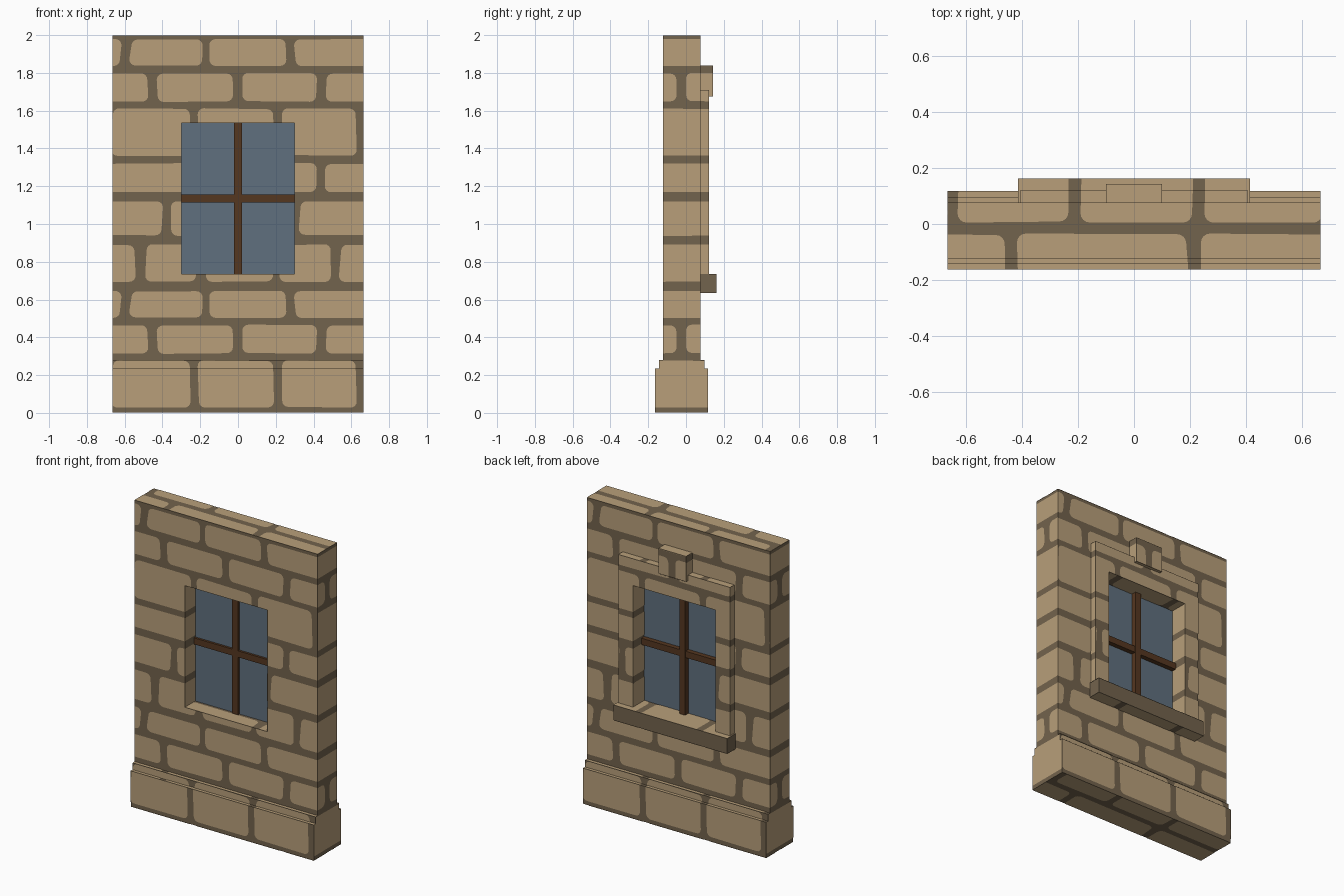
import bpy, bmesh, math, random
from mathutils import Vector

if "Cube" in bpy.data.objects:
    bpy.data.objects.remove(bpy.data.objects["Cube"])

random.seed(4)
PERIOD = 4 / 3      # stone pattern repeats in both directions
YC = -0.023         # middle of the wall thickness
LIFT = 0.0015       # stones are thin plates over the mortar


def material(name, rgb):
    m = bpy.data.materials.new(name)
    m.diffuse_color = (*rgb, 1)
    m.use_nodes = True
    m.node_tree.nodes["Principled BSDF"].inputs["Base Color"].default_value = m.diffuse_color
    return m


STONE = material("tan stone", (0.479, 0.347, 0.195))
MORTAR = material("dark mortar", (0.171, 0.125, 0.074))
GLASS = material("blue grey glass", (0.117, 0.162, 0.209))
WOOD = material("brown wood", (0.091, 0.038, 0.0144))

# Stone courses: bottom, top, then (start, end) of every stone in one period
COURSES = [
    (0.03, 0.277, [(-0.71, -0.25), (-0.21, 0.19), (0.23, 0.625)]),
    (0.315, 0.465, [(-0.43, -0.028), (0.018, 0.413), (0.465, 0.857)]),
    (0.505, 0.645, [(-0.57, -0.187), (-0.15, 0.254), (0.3, 0.713)]),
    (0.695, 0.89, [(-0.487, -0.217), (-0.164, 0.18), (0.222, 0.492), (0.54, 0.788)]),
    (0.94, 1.12, [(-0.35, 0.28), (0.325, 0.933)]),
    (1.17, 1.32, [(-0.19, 0.42), (0.465, 1.098)]),
]
COURSES[0][2][0] = (-0.667, -0.25)


def rounded_stone(u0, u1, v0, v1, r=0.032, steps=4):
    """Slightly irregular rounded rectangle, counter-clockwise."""
    def j():
        return random.uniform(-0.006, 0.006)
    corners = [(u0 + j(), v0 + j() / 2), (u1 + j(), v0 + j() / 2),
               (u1 + j(), v1 + j() / 2), (u0 + j(), v1 + j() / 2)]
    signs = [(1, 1), (-1, 1), (-1, -1), (1, -1)]
    pts = []
    for k, ((cu, cv), (su, sv)) in enumerate(zip(corners, signs)):
        for i in range(steps + 1):
            a = math.pi + math.pi / 2 * (k + i / steps)
            pts.append((cu + su * r + r * math.cos(a), cv + sv * r + r * math.sin(a)))
    return pts


STONES = [rounded_stone(a, b, v0, v1) for v0, v1, row in COURSES for a, b in row]


def clip(poly, axis, limit, sign):
    """Keep the part of a convex polygon where sign * (p - limit) >= 0."""
    out = []
    for p, q in zip(poly, poly[1:] + poly[:1]):
        dp, dq = sign * (p[axis] - limit), sign * (q[axis] - limit)
        if dp >= 0:
            out.append(p)
        if (dp > 0 > dq) or (dp < 0 < dq):
            t = dp / (dp - dq)
            out.append(tuple(p[i] + t * (q[i] - p[i]) for i in (0, 1)))
    return out


def stones_in(u0, u1, v0, v1):
    for stone in STONES:
        for su in (-1, 0, 1):
            for sv in (-1, 0, 1):
                poly = [(u + su * PERIOD, v + sv * PERIOD) for u, v in stone]
                for axis, limit, sign in ((0, u0, 1), (0, u1, -1), (1, v0, 1), (1, v1, -1)):
                    poly = clip(poly, axis, limit, sign) if poly else poly
                if len(poly) > 2:
                    yield poly


# Side letter: fixed axis, outward sign, pattern u axis, u direction, v axis
SIDES = {"F": (1, -1, 0, 1, 2), "B": (1, 1, 0, -1, 2), "R": (0, 1, 1, 1, 2),
         "L": (0, -1, 1, -1, 2), "T": (2, 1, 0, -1, 1), "D": (2, -1, 0, 1, 1)}
ORIGIN = (0, YC, 0)


def masonry(name, blocks, bare=""):
    """Blocks are (x0, x1, y0, y1, z0, z1, sides to build); bare sides get mortar only."""
    bm = bmesh.new()
    for *b, sides in blocks:
        lo, hi = b[0::2], b[1::2]
        for s in sides:
            ax, sg, ua, ud, va = SIDES[s]
            us = sorted(ud * (e[ua] - ORIGIN[ua]) for e in (lo, hi))
            vs = [e[va] - ORIGIN[va] for e in (lo, hi)]
            level = (hi if sg > 0 else lo)[ax]

            def add(poly, lift, index):
                pts = []
                for u, v in poly:
                    p = Vector((0, 0, 0))
                    p[ua], p[va] = ud * u + ORIGIN[ua], v + ORIGIN[va]
                    p[ax] = level + sg * lift
                    pts.append(bm.verts.new(p))
                f = bm.faces.new(pts[::-1] if s in "TD" else pts)
                f.material_index = index

            add([(us[0], vs[0]), (us[1], vs[0]), (us[1], vs[1]), (us[0], vs[1])], 0, 0)
            if s not in bare:
                for poly in stones_in(*us, *vs):
                    add(poly, LIFT, 1)
    finish(name, bm, [MORTAR, STONE])


def finish(name, bm, mats):
    me = bpy.data.meshes.new(name)
    bm.to_mesh(me)
    bm.free()
    for m in mats:
        me.materials.append(m)
    bpy.context.collection.objects.link(bpy.data.objects.new(name, me))


def box(name, x0, x1, y0, y1, z0, z1, mat):
    bm = bmesh.new()
    bmesh.ops.create_cube(bm, size=1)
    for v in bm.verts:
        v.co = ((x0 + x1) / 2 + v.co.x * (x1 - x0), (y0 + y1) / 2 + v.co.y * (y1 - y0),
                (z0 + z1) / 2 + v.co.z * (z1 - z0))
    finish(name, bm, [mat])


W, Y0, Y1 = 0.665, -0.123, 0.077     # wall half width, front and back
O, Z0, Z1 = 0.3, 0.735, 1.535        # window opening
YF = 0.122                           # window surround face

# Wall around the opening
masonry("wall", [
    (-W, W, Y0, Y1, 0.28, Z0, "FBLR"),
    (-W, W, Y0, Y1, Z1, 2.0 - LIFT, "FBLRT"),
    (-W, -O, Y0, Y1, Z0, Z1, "FBLR"),
    (O, W, Y0, Y1, Z0, Z1, "FBLR"),
    (-O, O, Y0, Y1, Z0 - 0.1, Z0, "T"),
    (-O, O, Y0, Y1, Z1, Z1 + 0.1, "D"),
])

# Stepped plinth
masonry("plinth", [
    (-W, W, Y0 - 0.04, Y1 + 0.04, LIFT, 0.235, "FBLRTD"),
    (-W, W, Y0 - 0.02, Y1 + 0.02, 0.235, 0.28, "FBLRT"),
])

# Window surround on the back: jambs, lintel, keystone, sill
masonry("window_surround", [
    (-0.405, -O, Y1, YF, Z0, Z1, "BLR"),
    (O, 0.405, Y1, YF, Z0, Z1, "BLR"),
    (-0.405, 0.405, Y1, YF, Z1, 1.71, "BLRT"),
    (-O, O, Y1, YF, Z1, 1.71, "D"),
])
masonry("keystone", [(-0.1, 0.1, Y1, 0.142, 1.675, 1.84, "BLRTD")])
masonry("window_sill", [(-0.413, 0.413, Y1, 0.162, 0.635, Z0, "BLRTD")], bare="BLR")

# Glazing and crossed bars
box("glass", -O, O, -0.015, 0.005, Z0, Z1, GLASS)
box("vertical_bar", -0.021, 0.021, -0.03, 0.04, Z0, Z1, WOOD)
box("horizontal_bar", -O, O, -0.03, 0.036, 1.114, 1.156, WOOD)
